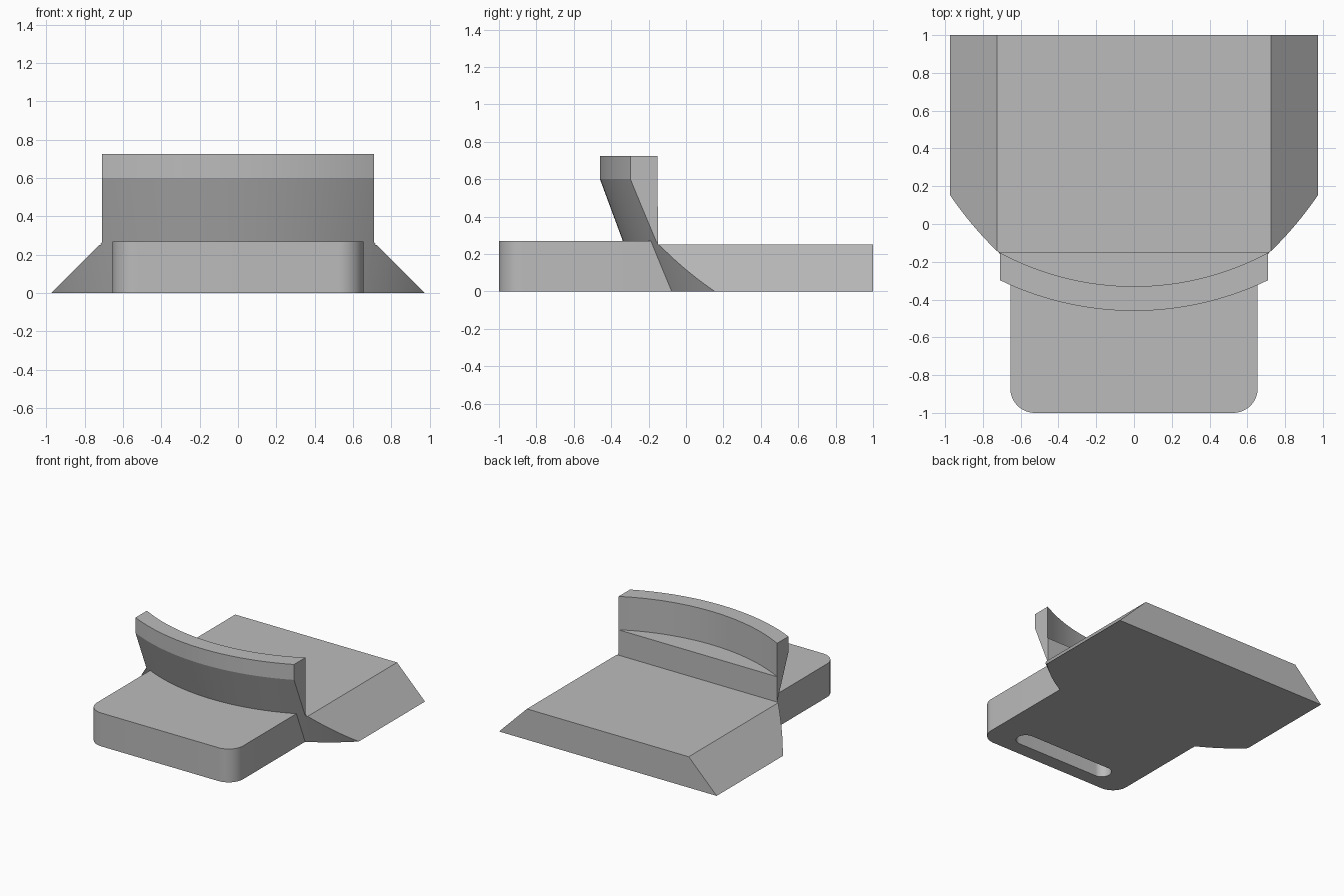
import bpy
import bmesh
import math
from mathutils import Vector

cube = bpy.data.objects.get("Cube")
if cube:
    bpy.data.objects.remove(cube, do_unlink=True)

grey = bpy.data.materials.new("plain grey")
grey.use_nodes = True
colour = (0.5, 0.5, 0.5, 1)
grey.diffuse_color = colour
grey.node_tree.nodes["Principled BSDF"].inputs["Base Color"].default_value = colour

AXIS_Y = 1.17      # centre of the curved faces
BACK = -0.15       # flat rear of the upright
FOOT = 0.975       # half width at the ground


def loft(name, rings):
    """Closed solid through rings of equal point count."""
    bm = bmesh.new()
    loops = [[bm.verts.new(p) for p in ring] for ring in rings]
    n = len(loops[0])
    for a, b in zip(loops, loops[1:]):
        for i in range(n):
            j = (i + 1) % n
            bm.faces.new((a[i], a[j], b[j], b[i]))
    bm.faces.new(loops[0][::-1])
    bm.faces.new(loops[-1])
    bmesh.ops.recalc_face_normals(bm, faces=bm.faces)
    mesh = bpy.data.meshes.new(name)
    bm.to_mesh(mesh)
    bm.free()
    mesh.materials.append(grey)
    obj = bpy.data.objects.new(name, mesh)
    bpy.context.collection.objects.link(obj)
    return obj


def prism_y(name, half, y0, y1):
    """Mirrored x-z outline extruded along y."""
    outline = half + [(-x, z) for x, z in reversed(half)]
    return loft(name, [[(x, y, z) for x, z in outline] for y in (y0, y1)])


def round_box(name, x, y0, y1, z0, z1, r, front_only=False):
    """Upright block with rounded vertical corners."""
    outline = []
    corners = [(-x + r, y0 + r, 180), (x - r, y0 + r, 270)]
    if not front_only:
        corners += [(x - r, y1 - r, 0), (-x + r, y1 - r, 90)]
    for cx, cy, start in corners:
        for k in range(13):
            t = math.radians(start + 7.5 * k)
            outline.append((cx + r * math.cos(t), cy + r * math.sin(t)))
    if front_only:
        outline += [(x, y1), (-x, y1)]
    return loft(name, [[(px, py, z) for px, py in outline] for z in (z0, z1)])


def turned(name, sections, n=256):
    """Solid of revolution around the vertical axis behind the model."""
    return loft(name, [[(r * math.cos(math.tau * i / n),
                         AXIS_Y + r * math.sin(math.tau * i / n), z)
                        for i in range(n)] for r, z in sections])


def combine(obj, other, operation):
    mod = obj.modifiers.new(operation.lower(), 'BOOLEAN')
    mod.operation = operation
    mod.solver = 'EXACT'
    mod.object = other
    bpy.context.view_layer.objects.active = obj
    bpy.ops.object.modifier_apply(modifier=mod.name)
    bpy.data.objects.remove(other, do_unlink=True)


# Upright with sloping feet, and the dovetail rail behind it
body = prism_y("dovetail_base", [(FOOT, 0), (0.71, 0.265), (0.71, 0.725)], -0.7, BACK)
rail = prism_y("rail", [(FOOT, 0), (0.725, 0.25)], BACK, 1)
combine(body, rail, 'UNION')

# Curved leaning front and curved recess above the rear ledge
front = turned("front_curve", [(1.371, -0.1), (1.408, 0), (1.63, 0.6), (1.63, 0.9)])
combine(body, front, 'INTERSECT')
recess = turned("rear_recess", [(1.5, 0.455), (1.5, 0.9)])
combine(body, recess, 'DIFFERENCE')

# Front tab, its root under the leaning face, and the slot underneath
tab = round_box("tab", 0.655, -1, -0.17, 0, 0.27, 0.13, True)
root = prism_y("root", [(0.655, 0), (0.655, 0.24)], -0.3, 0.1)
combine(tab, root, 'UNION')
combine(body, tab, 'UNION')
slot = round_box("slot", 0.44, -0.885, -0.74, -0.1, 0.15, 0.072)
combine(body, slot, 'DIFFERENCE')

bpy.ops.object.select_all(action='DESELECT')
body.select_set(True)
bpy.context.view_layer.objects.active = body
bpy.ops.object.shade_smooth_by_angle(angle=math.radians(20))
